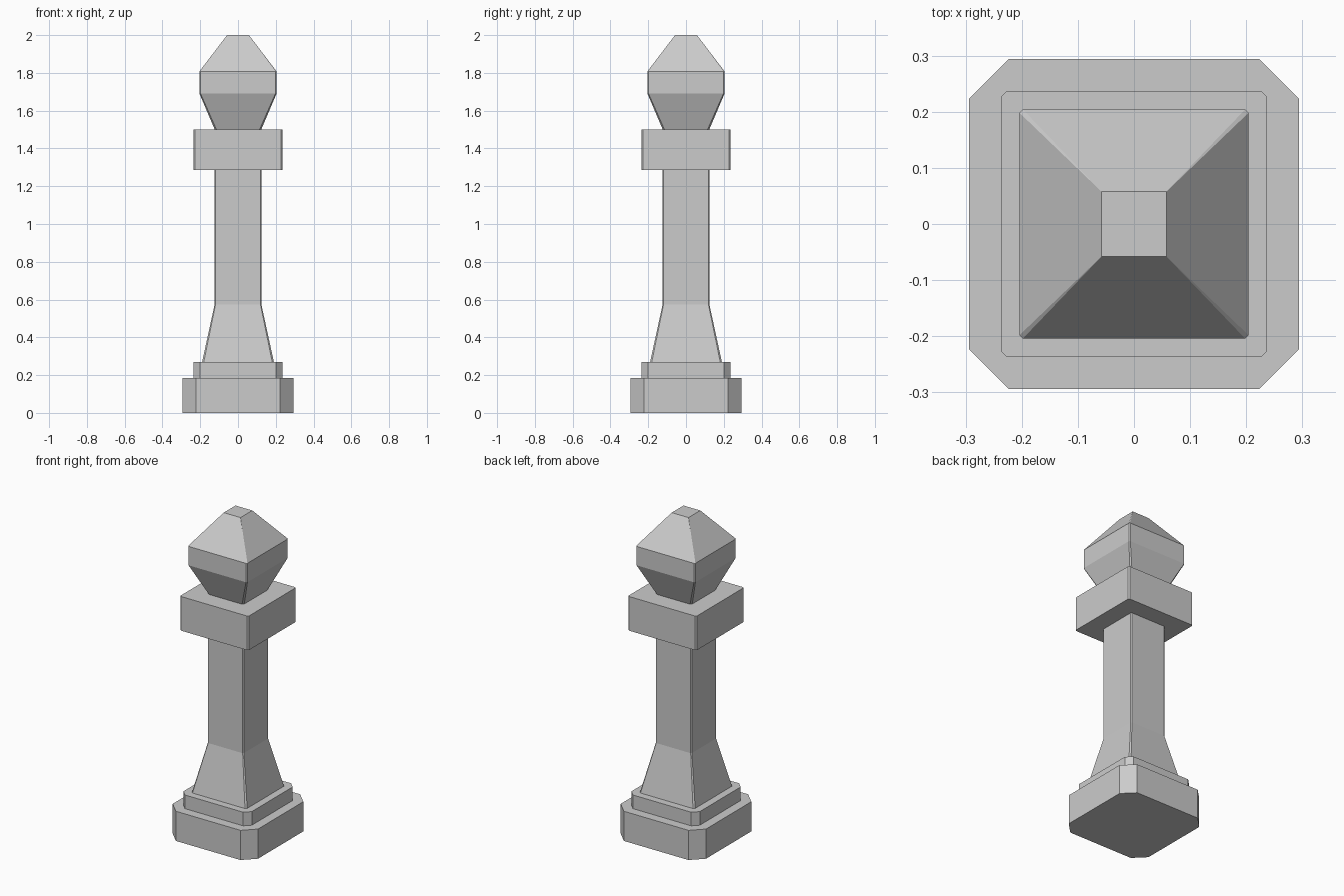
import bpy, bmesh

if "Cube" in bpy.data.objects:
    bpy.data.objects.remove(bpy.data.objects["Cube"])


def loft(name, sections):
    """Stack chamfered-square rings given as (z, half_width, corner_chamfer)."""
    bm = bmesh.new()
    rings = []
    for z, h, c in sections:
        k = h - c
        pts = [(k, -h), (h, -k), (h, k), (k, h), (-k, h), (-h, k), (-h, -k), (-k, -h)]
        rings.append([bm.verts.new((x, y, z)) for x, y in pts])
    for low, high in zip(rings, rings[1:]):
        for i in range(8):
            j = (i + 1) % 8
            bm.faces.new((low[i], low[j], high[j], high[i]))
    bm.faces.new(rings[0][::-1])
    bm.faces.new(rings[-1])
    # merge corners where the chamfer vanishes
    bmesh.ops.remove_doubles(bm, verts=bm.verts[:], dist=0.0005)
    bmesh.ops.recalc_face_normals(bm, faces=bm.faces[:])
    mesh = bpy.data.meshes.new(name)
    bm.to_mesh(mesh)
    bm.free()
    obj = bpy.data.objects.new(name, mesh)
    bpy.context.collection.objects.link(obj)
    return obj


# stepped plinth with clipped corners
loft("plinth", [(0, 0.294, 0.071), (0.185, 0.294, 0.071),
                (0.185, 0.236, 0.035), (0.27, 0.236, 0.035)])

# flared foot running into the straight shaft
loft("shaft", [(0.27, 0.19, 0.009), (0.573, 0.124, 0.005), (1.287, 0.124, 0.005)])

# square block on top of the shaft
loft("collar", [(1.287, 0.236, 0.008), (1.5, 0.236, 0.008)])

# faceted finial with a small flat top
loft("finial", [(1.5, 0.123, 0.009), (1.69, 0.204, 0.006),
                (1.808, 0.204, 0.006), (2.0, 0.058, 0.0)])
